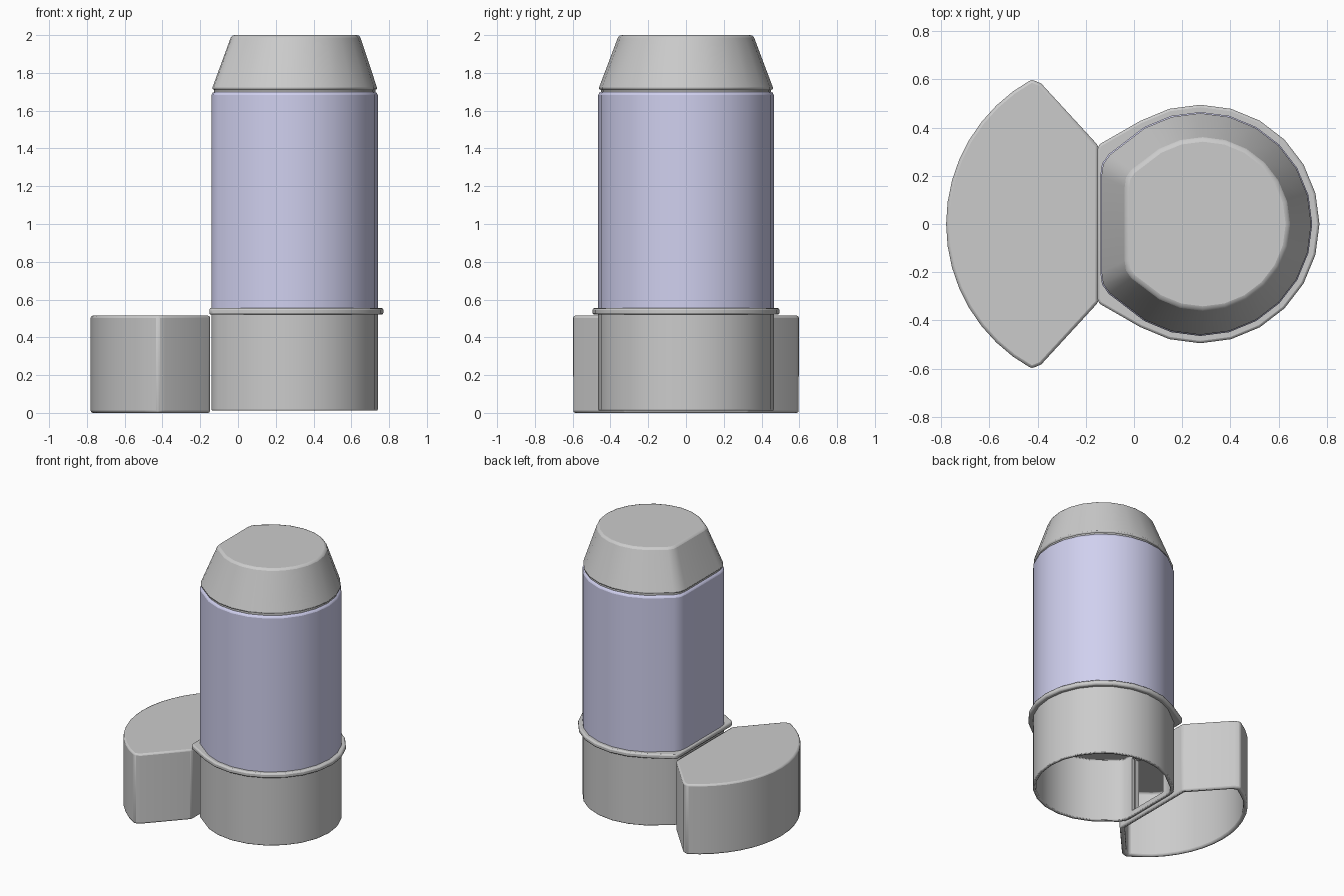
import bpy, bmesh, math

if "Cube" in bpy.data.objects:
    bpy.data.objects.remove(bpy.data.objects["Cube"])

CX = 0.275  # axis of the round container


def mirror_y(half):
    """Close a half outline (y >= 0, listed from +x to -x) by mirroring it over y = 0."""
    return half + [(x, -y) for x, y in reversed(half) if y > 1e-6]


def d_outline(radius, end_points, last):
    """24-sided circle cut off on the -x side by a few end points."""
    arc = [(CX + radius * math.cos(math.radians(15 * i)),
            radius * math.sin(math.radians(15 * i))) for i in range(last + 1)]
    return mirror_y(arc + end_points)


def scaled(outline, sx, sy, cx_from, cx_to):
    return [(cx_to + (x - cx_from) * sx, y * sy) for x, y in outline]


def loft(name, rings, bevel=0.0, color=None, window=None):
    """Skin a stack of (outline, z) rings and cap both ends."""
    bm = bmesh.new()
    loops = [[bm.verts.new((x, y, z)) for x, y in pts] for pts, z in rings]
    for a, b in zip(loops, loops[1:]):
        n = len(a)
        for i in range(n):
            j = (i + 1) % n
            bm.faces.new((a[i], a[j], b[j], b[i]))
    bm.faces.new(loops[0])
    bm.faces.new(loops[-1])
    bmesh.ops.recalc_face_normals(bm, faces=bm.faces)
    mesh = bpy.data.meshes.new(name)
    bm.to_mesh(mesh)
    bm.free()
    ob = bpy.data.objects.new(name, mesh)
    bpy.context.collection.objects.link(ob)
    bpy.ops.object.select_all(action='DESELECT')
    ob.select_set(True)
    bpy.context.view_layer.objects.active = ob
    bpy.ops.object.shade_smooth_by_angle(angle=math.radians(32))
    if bevel:
        mod = ob.modifiers.new("soft_edges", 'BEVEL')
        mod.width = bevel
        mod.segments = 2
        mod.angle_limit = math.radians(40)
    if window:
        mod = ob.modifiers.new("window", 'BOOLEAN')
        mod.operation = 'DIFFERENCE'
        mod.solver = 'EXACT'
        mod.object = window
    if color:
        mat = bpy.data.materials.new(name + "_colour")
        mat.diffuse_color = color
        mat.use_nodes = True
        mat.node_tree.nodes["Principled BSDF"].inputs["Base Color"].default_value = mat.diffuse_color
        mesh.materials.append(mat)
    return ob


# Outlines shared by the parts
body = d_outline(0.465, [(-0.105, 0.29), (-0.133, 0.25), (-0.14, 0.2)], 9)
body_in = scaled(body, 0.95, 0.95, 0.3, 0.3)
flange = d_outline(0.495, [(-0.145, 0.33), (-0.152, 0.31)], 8)

# Window cutter joining the cup and the side housing
bpy.ops.mesh.primitive_cube_add(size=1, location=(-0.14, 0, 0.25))
cutter = bpy.context.object
cutter.name = "window_cutter"
cutter.scale = (0.16, 0.32, 0.4)
cutter.hide_render = True
cutter.display_type = 'WIRE'

# Base cup, hollow and open underneath
loft("base_cup", [(body_in, 0.475), (body_in, 0.012), (body, 0.012), (body, 0.53)],
     bevel=0.006, window=cutter)

# Flange around the top of the cup
loft("flange", [(flange, 0.52), (flange, 0.555)], bevel=0.01)

# Coloured container
loft("container", [(body, 0.535), (body, 1.70)], bevel=0.018,
     color=(0.63, 0.63, 0.86, 1))

# Tapered cap with a small seam beneath it
seam = scaled(body, 0.97, 0.97, 0.3, 0.3)
cap_top = scaled(body, 0.77, 0.765, 0.3, 0.305)
loft("cap_seam", [(seam, 1.69), (seam, 1.72)])
loft("cap", [(body, 1.71), (cap_top, 2.0)], bevel=0.014)


# Side housing: straight flanks, bowed outer wall, hollow and open underneath
def housing_outline(inset):
    half = [(-0.148 - inset, 0.325 - inset * 0.6), (-0.385 - inset * 0.2, 0.583 - inset * 1.3),
            (-0.425, 0.60 - inset * 1.4)]
    r = (0.355 ** 2 + 0.60 ** 2) / (2 * 0.355)
    center = -0.78 + r
    span = math.asin(0.60 / r)
    for i in range(1, 9):
        a = span * (1 - i / 8)
        k = (r - inset) if i > 1 else (r - inset * 1.2)
        half.append((center - k * math.cos(a), max(k * math.sin(a), 0.0)))
    return mirror_y(half)


outer, inner = housing_outline(0), housing_outline(0.03)
loft("side_housing", [(inner, 0.48), (inner, 0.005), (outer, 0.005), (outer, 0.515)],
     bevel=0.012, window=cutter)

# Settle the lowest edge on the ground
for ob in bpy.data.objects:
    if ob.name == "side_housing":
        for v in ob.data.vertices:
            if v.co.z < 0.01:
                v.co.z = 0.0
